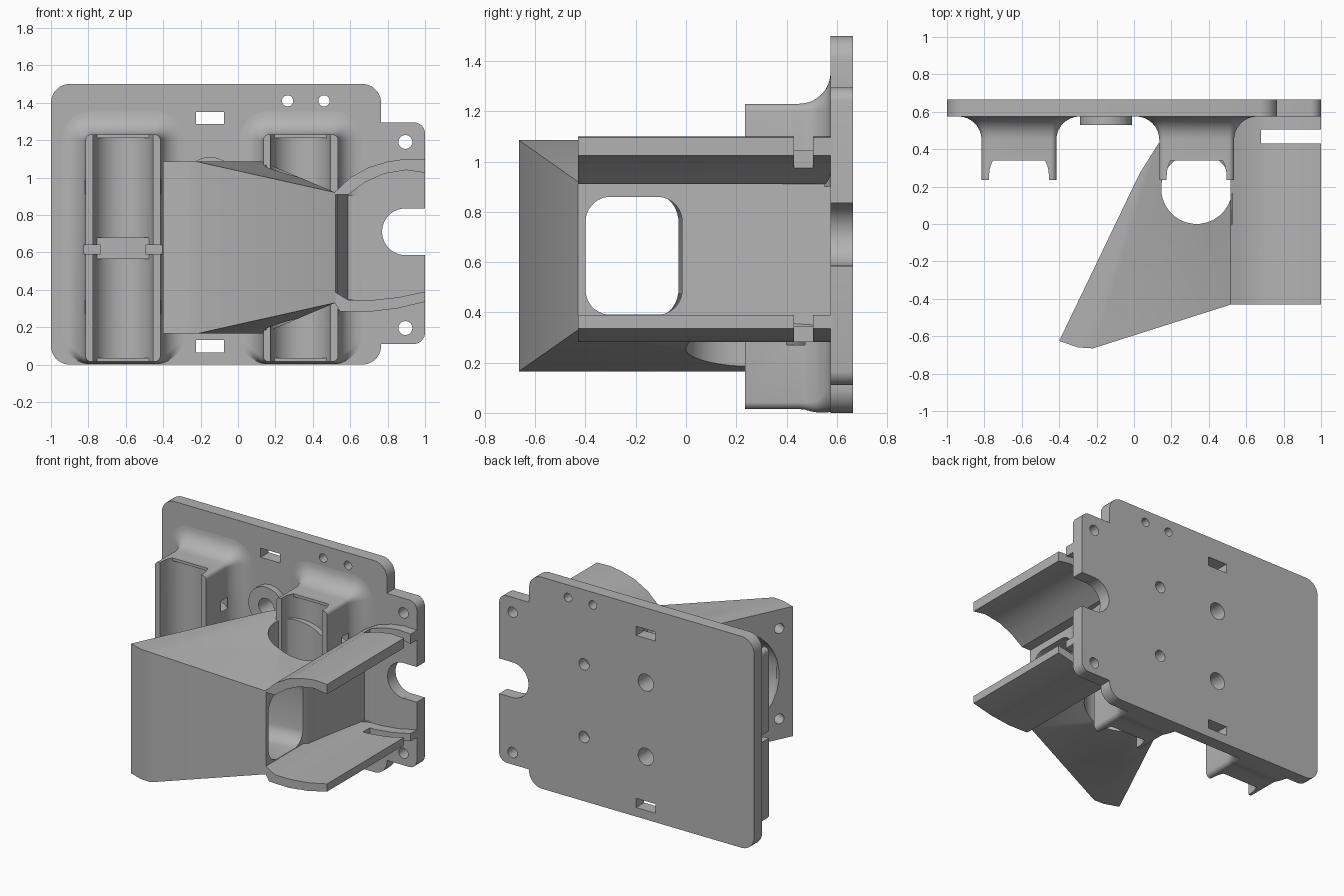
import bpy, bmesh
from math import sin, cos, pi, radians
from mathutils import Vector

if "Cube" in bpy.data.objects:
    bpy.data.objects.remove(bpy.data.objects["Cube"], do_unlink=True)

grey = bpy.data.materials.new("plain grey plastic")
grey.use_nodes = True
COLOUR = (0.45, 0.45, 0.45, 1)
grey.diffuse_color = COLOUR
grey.node_tree.nodes["Principled BSDF"].inputs["Base Color"].default_value = COLOUR

X, Y, Z = Vector((1, 0, 0)), Vector((0, 1, 0)), Vector((0, 0, 1))


def finish(name, bm):
    bmesh.ops.recalc_face_normals(bm, faces=bm.faces)
    me = bpy.data.meshes.new(name)
    bm.to_mesh(me)
    bm.free()
    ob = bpy.data.objects.new(name, me)
    bpy.context.collection.objects.link(ob)
    me.materials.append(grey)
    return ob


def loft(name, sections):
    """Skin closed rings of equal point count and cap both ends."""
    bm = bmesh.new()
    rings = [[bm.verts.new(p) for p in s] for s in sections]
    for a, b in zip(rings, rings[1:]):
        for i in range(len(a)):
            j = (i + 1) % len(a)
            bm.faces.new((a[i], a[j], b[j], b[i]))
    bm.faces.new(rings[0])
    bm.faces.new(rings[-1])
    return finish(name, bm)


def place(pts, origin, u, v):
    return [Vector(origin) + u * a + v * b for a, b in pts]


def prism_y(name, pts, y0, y1):
    return loft(name, [place(pts, (0, y, 0), X, Z) for y in (y0, y1)])


def prism_z(name, pts, z0, z1):
    return loft(name, [place(pts, (0, 0, z), X, Y) for z in (z0, z1)])


def rounded(x0, x1, z0, z1, r, n=8):
    """Rounded rectangle outline; a full radius gives a circle."""
    corners = [(x1 - r, z1 - r), (x0 + r, z1 - r), (x0 + r, z0 + r), (x1 - r, z0 + r)]
    pts = []
    for q, (cx, cz) in enumerate(corners):
        for i in range(n):
            a = pi / 2 * (q + (i + 0.5) / n)
            pts.append((cx + r * cos(a), cz + r * sin(a)))
    return pts


def circle(cx, cy, r):
    return rounded(cx - r, cx + r, cy - r, cy + r, r)


def rect(x0, x1, y0, y1):
    return [(x0, y0), (x1, y0), (x1, y1), (x0, y1)]


def boolean(ob, tools, op="DIFFERENCE"):
    """Apply each tool to the object, then discard the tool."""
    for t in tools:
        m = ob.modifiers.new("cut", "BOOLEAN")
        m.operation, m.solver, m.object = op, "EXACT", t
        bpy.context.view_layer.objects.active = ob
        bpy.ops.object.modifier_apply(modifier=m.name)
        bpy.data.objects.remove(t, do_unlink=True)
    return ob


parts = []

# Back plate with side tab, notch, slots and screw holes
BACK, FACE = 0.665, 0.575
plate = prism_y("back_plate", rounded(-1, 0.765, 0, 1.5, 0.1), FACE, BACK)
boolean(plate, [prism_y("tab", rounded(0.5, 1, 0.11, 1.295, 0.06), FACE, BACK)], "UNION")
holes = [circle(0.265, 1.41, 0.03), circle(0.46, 1.41, 0.03),
         circle(0.895, 1.19, 0.037), circle(0.895, 0.195, 0.037),
         circle(0.335, 0.97, 0.04), circle(0.335, 0.455, 0.04),
         circle(-0.15, 0.97, 0.06), circle(-0.15, 0.445, 0.06),
         rect(-0.225, -0.075, 1.285, 1.35), rect(-0.225, -0.075, 0.065, 0.13),
         circle(0.895, 0.71, 0.125), rect(0.9, 1.1, 0.585, 0.835)]
boolean(plate, [prism_y("hole", h, 0.4, 0.8) for h in holes])
parts.append(plate)

# Ring bosses around the larger screw holes
for side, z in (("upper", 0.97), ("lower", 0.445)):
    boss = prism_y(side + "_ring_boss", circle(-0.15, z, 0.14), 0.53, FACE + 0.01)
    parts.append(boolean(boss, [prism_y("bore", circle(-0.15, z, 0.06), 0.4, 0.8)]))


# Trough clips, flared where they meet the plate
def clip(name, cx, extra):
    half, low, top, flare = 0.2, 0.015, 1.23, 0.125
    sections = []
    levels = [(0.235, 0)] + [(FACE - flare + flare * sin(a), flare * (1 - cos(a)))
                             for a in [pi / 2 * i / 8 for i in range(9)]] + [(FACE + 0.01, flare)]
    for y, o in levels:
        ring = rounded(cx - half - o, cx + half + o, max(0.002, low - o), top + o, 0.03 + o)
        sections.append(place(ring, (0, y, 0), X, Z))
    ob = loft(name, sections)
    arc = [radians(a) for a in range(0, 181, 10)]
    deep = [(cx + 0.16 * cos(a), 0.26 + 0.16 * sin(a)) for a in arc]
    shallow = [(x, min(y, 0.35)) for x, y in deep]
    mouth = [(cx - 0.16, 0.1), (cx + 0.16, 0.1)]
    shallow = [p for i, p in enumerate(shallow)
               if p[1] < 0.35 or i in (0, len(arc) - 1)]
    tools = [prism_z("open_trough", shallow + mouth, -0.1, 1.4)]
    tools += [prism_z("deep_trough", deep + mouth, a, b)
              for a, b in ((0.035, 0.565), (0.68, 1.21))]
    # gap between the two clip halves
    tools.append(prism_y("gap", rect(cx - 0.3, cx + 0.3, 0.59, 0.64), 0.1, 0.34))
    tools += [prism_y("gap", rect(*sorted((cx + s * 0.12, cx + s * 0.4)), 0.59, 0.64), 0.1, 0.5)
              for s in (-1, 1)]
    # curved strap channels
    strap = [(cx + r * cos(a), 0.26 + r * sin(a))
             for r, run in ((0.295, arc), (0.245, arc[::-1])) for a in run]
    tools += [prism_z("strap", strap, a, b) for a, b in ((0.27, 0.345), (0.91, 0.99))]
    return boolean(ob, tools + extra)


parts.append(clip("right_clip", -0.615, []))
parts.append(clip("left_clip", 0.335,
                  [prism_y("clearance", rect(0.58, 0.8, 0.35, 0.9), 0.2, 0.574)]))

# Tapered fan duct
bm = bmesh.new()
outline = [(-0.4, -0.625), (-0.3, -0.66), (-0.22, -0.665), (0.03, 0.27), (0.13, 0.43)]
for x, y in outline:
    for z in (0.165, 1.085):
        bm.verts.new((x, y, z))
for y in (-0.43, 0.43):
    for z in (0.33, 0.92):
        bm.verts.new((0.52, y, z))
bmesh.ops.convex_hull(bm, input=bm.verts)
bmesh.ops.dissolve_limit(bm, angle_limit=0.01, verts=bm.verts, edges=bm.edges)
duct = finish("fan_duct", bm)

U = Vector((0.43, 0.895, 0)).normalized()
OUT = Vector((-U.y, U.x, 0))
corner = Vector((-0.4, -0.625, 0))
middle = corner + U * 0.47 + Z * 0.625
bore = [place(circle(0, 0, 0.37), middle + OUT * 0.05, U, Z),
        place(circle(0, 0, 0.37), middle - OUT * 0.03, U, Z),
        place(rounded(-0.45, -0.03, 0.37, 0.88, 0.12), (0.2, 0, 0), Y, Z),
        place(rounded(-0.4, -0.015, 0.39, 0.86, 0.1), (0.45, 0, 0), Y, Z),
        place(rounded(-0.4, -0.015, 0.39, 0.86, 0.1), (0.6, 0, 0), Y, Z)]
tools = [prism_z("clip_well", circle(0.335, 0.19, 0.19), -0.1, 1.4), loft("bore", bore)]
for t in (0.1, 0.84):
    for z in (0.31, 0.95):
        at = corner + U * t + Z * z
        ring = circle(0, 0, 0.035)
        tools.append(loft("screw", [place(ring, at + OUT * d, U, Z) for d in (0.05, -0.12)]))
parts.append(boolean(duct, tools))

# Wall that guides the outlet air toward the plate
wall = [(0.52, -0.012), (0.535, 0.03), (0.55, 0.2), (0.57, 0.4),
        (0.59, 0.58), (0.53, 0.58), (0.526, 0.19)]
parts.append(prism_z("outlet_wall", wall, 0.32, 0.93))

# Curved rails above and below the outlet, slotted near the plate
rails = {
    "upper_rail": [(0.515, 0.91), (0.59, 0.91), (0.68, 0.975), (0.78, 1.02), (0.9, 1.04),
                   (1, 1.025), (1, 1.095), (0.9, 1.1), (0.8, 1.085), (0.7, 1.055),
                   (0.6, 1.0), (0.515, 0.92)],
    "lower_rail": [(0.515, 0.335), (0.545, 0.285), (0.7, 0.282), (0.85, 0.3), (1, 0.335),
                   (1, 0.39), (0.86, 0.36), (0.72, 0.345), (0.59, 0.345), (0.515, 0.39)],
}
for name, pts in rails.items():
    rail = prism_y(name, pts, -0.43, FACE + 0.01)
    parts.append(boolean(rail, [prism_z("slot", rect(0.68, 1.1, 0.43, 0.505), 0, 1.4)]))

# Smooth the curved faces and keep sharp edges
bpy.ops.object.select_all(action="DESELECT")
for ob in parts:
    ob.select_set(True)
bpy.context.view_layer.objects.active = plate
bpy.ops.object.shade_smooth_by_angle(angle=radians(30))
